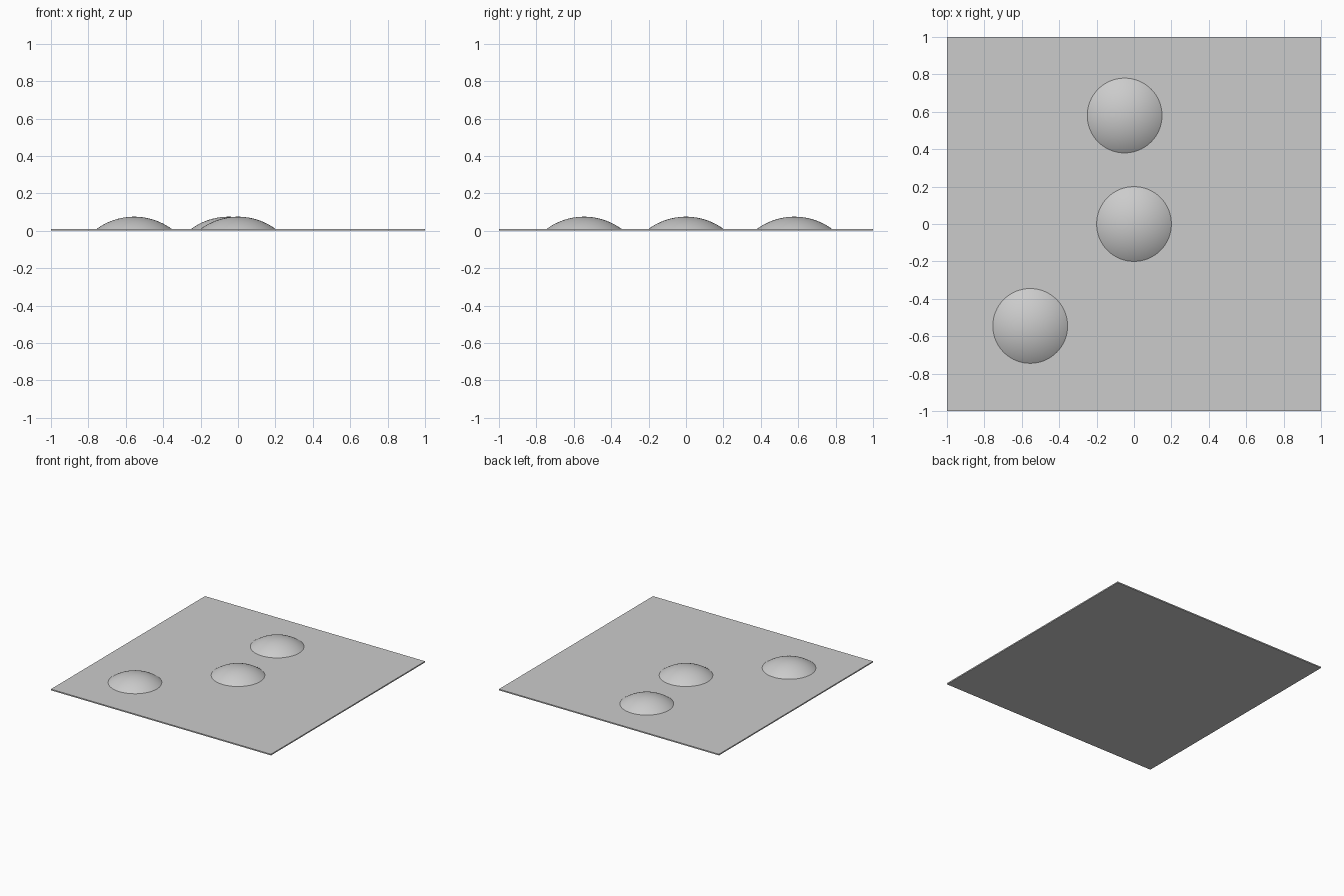
import bpy
import bmesh
from mathutils import Matrix, Vector

cube = bpy.data.objects.get("Cube")
if cube:
    bpy.data.objects.remove(cube, do_unlink=True)

THICK = 0.01          # plate thickness
RIM, RISE = 0.2, 0.065  # dome rim radius and height above the plate
RADIUS = (RIM ** 2 + RISE ** 2) / (2 * RISE)

grey = bpy.data.materials.new("light_grey")
grey.use_nodes = True
colour = (0.6, 0.6, 0.6, 1)
grey.diffuse_color = colour
grey.node_tree.nodes["Principled BSDF"].inputs["Base Color"].default_value = colour


def add_object(name, bm, location):
    mesh = bpy.data.meshes.new(name)
    bm.to_mesh(mesh)
    bm.free()
    mesh.materials.append(grey)
    obj = bpy.data.objects.new(name, mesh)
    obj.location = location
    bpy.context.collection.objects.link(obj)
    return obj


# Flat square plate
bm = bmesh.new()
bmesh.ops.create_cube(bm, size=1, matrix=Matrix.Diagonal((2, 2, THICK, 1)))
add_object("base_plate", bm, (0, 0, THICK / 2))


# Shallow dome: a sphere cut at the plate's top face
def add_dome(name, x, y):
    bm = bmesh.new()
    bmesh.ops.create_uvsphere(bm, u_segments=64, v_segments=80, radius=RADIUS,
                              matrix=Matrix.Translation((0, 0, RISE - RADIUS)))
    bmesh.ops.bisect_plane(bm, geom=bm.verts[:] + bm.edges[:] + bm.faces[:],
                           plane_co=Vector((0, 0, 0)), plane_no=Vector((0, 0, 1)),
                           clear_inner=True)
    for face in bm.faces:
        face.smooth = True
    add_object(name, bm, (x, y, THICK))


add_dome("back_dome", -0.05, 0.58)
add_dome("centre_dome", 0, 0)
add_dome("front_right_dome", -0.555, -0.545)
